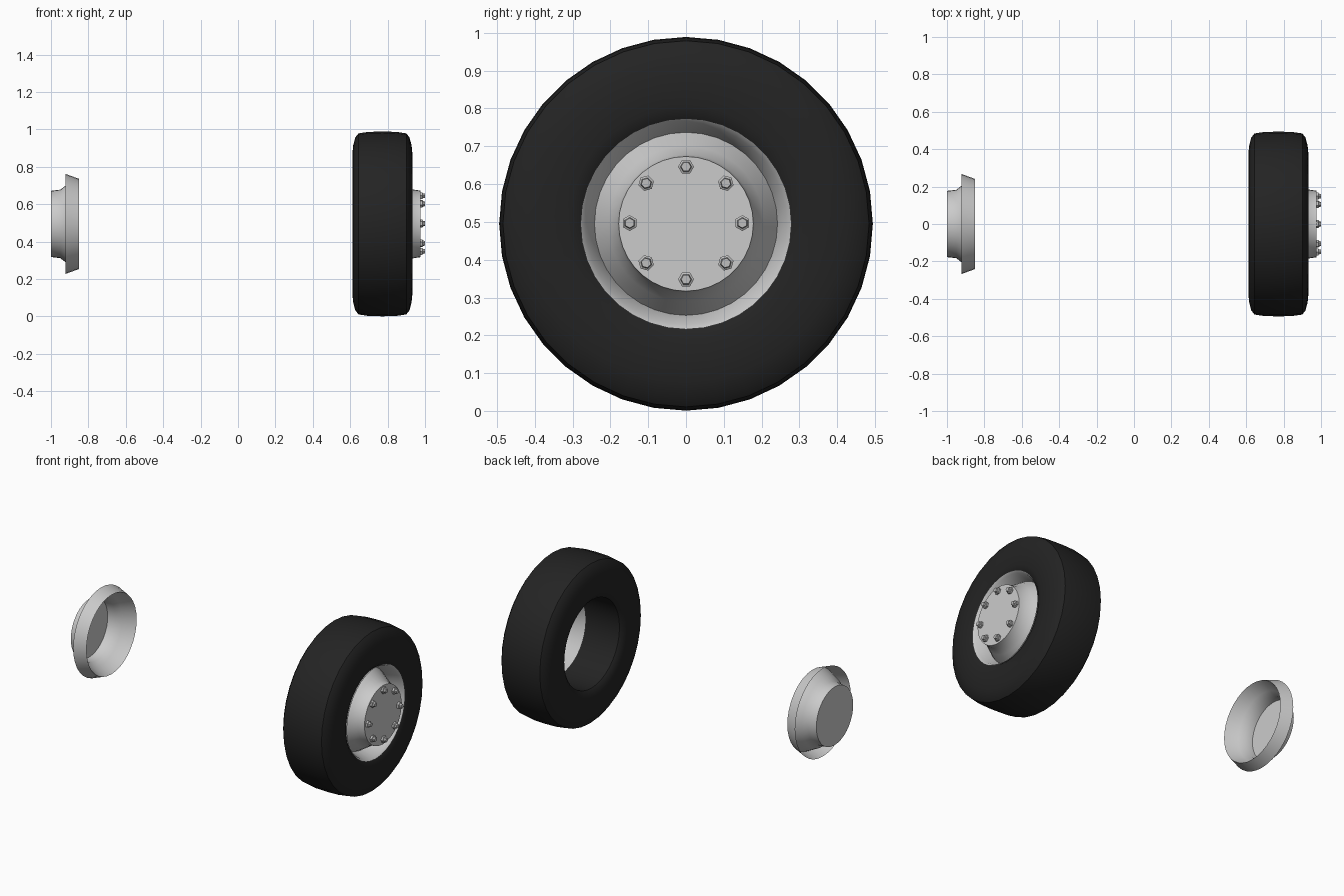
import bpy, bmesh, math

if "Cube" in bpy.data.objects:
    bpy.data.objects.remove(bpy.data.objects["Cube"])

CZ = 0.495     # axle height
SIDES = 36


def material(name, rgb):
    m = bpy.data.materials.new(name)
    m.diffuse_color = (*rgb, 1)
    m.use_nodes = True
    m.node_tree.nodes["Principled BSDF"].inputs["Base Color"].default_value = m.diffuse_color
    return m


rubber = material("black_rubber", (0.017, 0.017, 0.017))
steel = material("light_steel", (0.60, 0.60, 0.60))
nut_steel = material("nut_steel", (0.52, 0.52, 0.52))


def lathe(name, profile, mat, sides=SIDES, cy=0.0, cz=CZ, closed=False,
          flip=False, start=0.0, angle=32):
    """Spin (x, radius) points around an axle parallel to x."""
    bm = bmesh.new()
    rings = []
    for x, r in profile:
        if r == 0:
            rings.append([bm.verts.new((x, cy, cz))] * sides)
            continue
        ring = []
        for i in range(sides):
            a = start + 2 * math.pi * i / sides
            ring.append(bm.verts.new((x, cy + r * math.sin(a), cz + r * math.cos(a))))
        rings.append(ring)
    pairs = list(zip(rings, rings[1:]))
    if closed:
        pairs.append((rings[-1], rings[0]))
    for p, q in pairs:
        for i in range(sides):
            j = (i + 1) % sides
            loop = list(dict.fromkeys([p[i], q[i], q[j], p[j]]))
            bm.faces.new(loop[::-1] if flip else loop)
    if closed:
        bmesh.ops.recalc_face_normals(bm, faces=bm.faces[:])
    me = bpy.data.meshes.new(name)
    bm.to_mesh(me)
    bm.free()
    me.materials.append(mat)
    me.shade_smooth()
    me.set_sharp_from_angle(angle=math.radians(angle))
    ob = bpy.data.objects.new(name, me)
    bpy.context.collection.objects.link(ob)
    return ob


# Tyre: symmetric section around its middle plane, with a straight bore
MID = 0.772
half = [(0.0, 0.494), (0.075, 0.492), (0.128, 0.484), (0.145, 0.462),
        (0.156, 0.42), (0.161, 0.37), (0.158, 0.31), (0.150, 0.281), (0.138, 0.267)]
section = [(MID + d, r) for d, r in half] + [(MID - d, r) for d, r in half[:0:-1]]
lathe("tyre", section, rubber, closed=True)

# Right rim: flat hub face, cone into a valley, flange out to the lip
lathe("right_rim", [(0.975, 0), (0.975, 0.178), (0.935, 0.184), (0.90, 0.206),
                    (0.842, 0.242), (0.915, 0.266), (0.928, 0.279)],
      steel, flip=True)

# Left rim: same pressing without tyre or lip
lathe("left_rim", [(-1.0, 0), (-1.0, 0.177), (-0.95, 0.183), (-0.922, 0.205),
                   (-0.85, 0.241), (-0.921, 0.267)], steel)

# Wheel nuts: eight tapered hexagons on a bolt circle
for k in range(8):
    a = k * math.pi / 4
    lathe(f"wheel_nut_{k + 1}", [(1.0, 0), (1.0, 0.013), (0.989, 0.015),
                                 (0.986, 0.021), (0.974, 0.021)],
          nut_steel, sides=6, cy=0.149 * math.sin(a), cz=CZ + 0.002 + 0.149 * math.cos(a),
          flip=True, start=math.pi / 6 + math.pi / 3 - a, angle=20)
